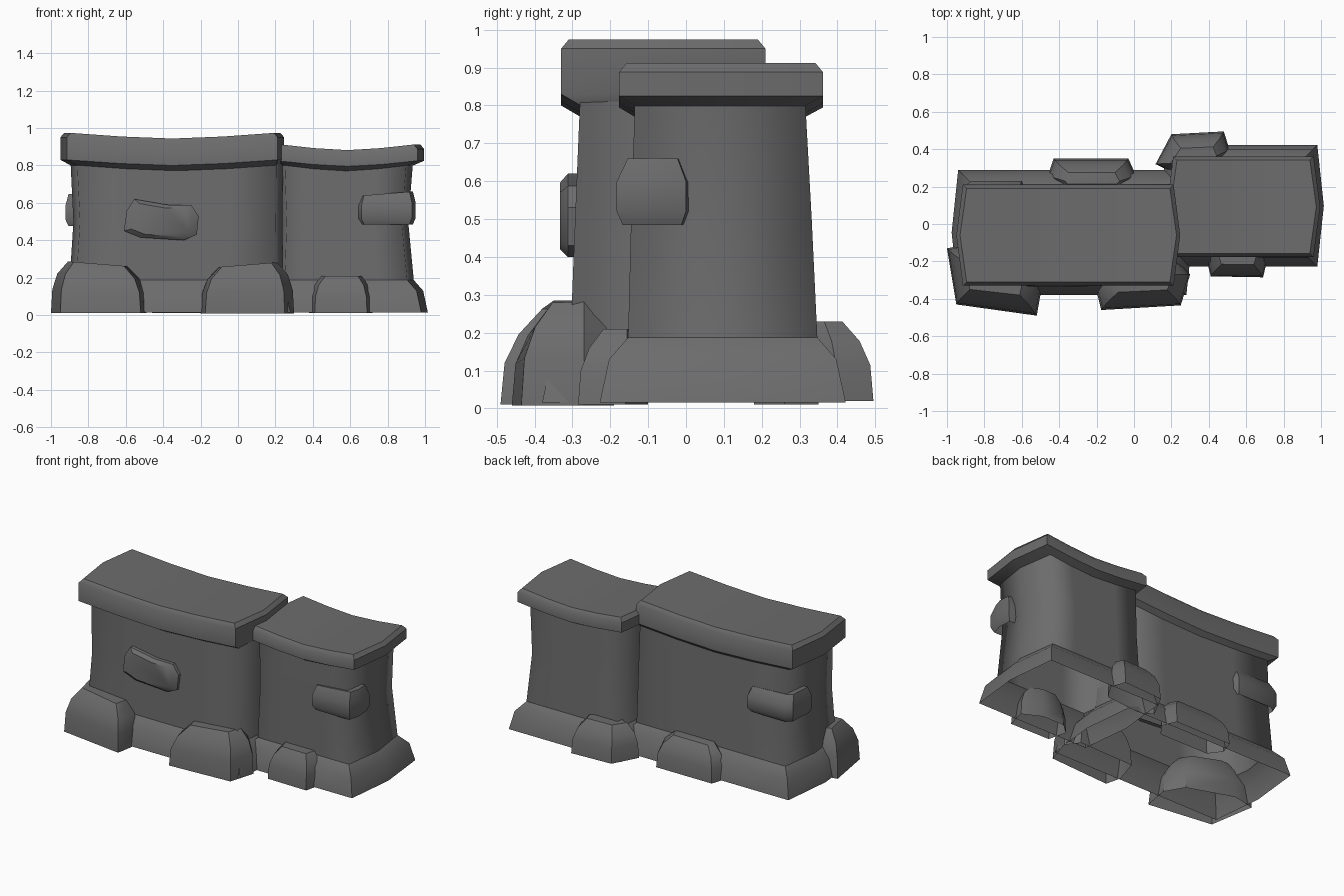
import bpy, bmesh, math

if "Cube" in bpy.data.objects:
    bpy.data.objects.remove(bpy.data.objects["Cube"])

stone = bpy.data.materials.new("grey_stone")
stone.diffuse_color = (0.15, 0.15, 0.15, 1)
stone.use_nodes = True
stone.node_tree.nodes["Principled BSDF"].inputs["Base Color"].default_value = stone.diffuse_color


def loft(name, rings, cap=None, angle=50):
    """Bridge equal-length rings of points; cap is a function that fills the last ring."""
    bm = bmesh.new()
    vs = [[bm.verts.new(p) for p in r] for r in rings]
    n = len(vs[0])
    for a, b in zip(vs, vs[1:]):
        for i in range(n):
            j = (i + 1) % n
            bm.faces.new((a[i], a[j], b[j], b[i]))
    if cap:
        cap(bm, vs[-1])
    # outward winding, judged from the plan centre
    cx = sum(p[0] for p in rings[0]) / n
    cy = sum(p[1] for p in rings[0]) / n
    bm.normal_update()
    s = sum((f.calc_center_median().x - cx) * f.normal.x +
            (f.calc_center_median().y - cy) * f.normal.y for f in bm.faces)
    if s < 0:
        bmesh.ops.reverse_faces(bm, faces=bm.faces[:])
    me = bpy.data.meshes.new(name)
    bm.to_mesh(me)
    bm.free()
    me.materials.append(stone)
    ob = bpy.data.objects.new(name, me)
    bpy.context.collection.objects.link(ob)
    bpy.ops.object.select_all(action='DESELECT')
    ob.select_set(True)
    bpy.context.view_layer.objects.active = ob
    bpy.ops.object.shade_smooth_by_angle(angle=math.radians(angle))


def fill(bm, r):
    bm.faces.new(r)


def strip_fill(bm, r):
    """Close a wall ring with strips running front to back."""
    for i in range(4):
        bm.faces.new((r[i], r[i + 1], r[9 - i], r[10 - i]))
    bm.faces.new((r[4], r[5], r[6]))
    bm.faces.new((r[10], r[11], r[0]))


def wall_ring(x0, x1, y0, y1, z, sag=0, bulge=0.035):
    """Oblong with slightly pointed ends, dipping by sag at mid length."""
    ts = [0, .25, .5, .75, 1]
    def pt(t, y):
        return (x0 + (x1 - x0) * t, y, z - sag * (1 - abs(2 * t - 1) ** 1.5))
    ym = (y0 + y1) / 2
    return ([pt(t, y0) for t in ts] + [(x1 + bulge, ym, z)] +
            [pt(t, y1) for t in reversed(ts)] + [(x0 - bulge, ym, z)])


def grow(x0, x1, y0, y1, d, z, sag=0):
    return wall_ring(x0 - d, x1 + d, y0 - d, y1 + d, z, sag)


# Wall sections: flared base, waisted body, sagging coping
def wall(side, foot, waist, head, coping, zc):
    loft(side + "_wall_base", [grow(*foot, .075, .015), grow(*foot, .05, .13), grow(*foot, 0, .187)])
    loft(side + "_wall_body", [grow(*foot, 0, .185), wall_ring(*waist, .5), grow(*head, 0, .81)], angle=100)
    b, m0, m1, t = zc
    loft(side + "_wall_coping", [grow(*head, -.005, b, .03), grow(*coping, 0, m0, .03),
                                 grow(*coping, 0, m1, .03), grow(*coping, -.02, t, .03)], strip_fill, 40)


wall("left", (-.865, .205, -.305, .215), (-.845, .203, -.293, .2), (-.86, .205, -.28, .18),
     (-.915, .212, -.33, .21), (.798, .83, .95, .974))
wall("right", (.25, .905, -.153, .347), (.26, .875, -.145, .332), (.25, .90, -.135, .315),
     (.21, .96, -.177, .362), (.797, .825, .888, .912))

# Foot rocks: plan outline shrinking upward to a domed top
DOME = [(1, 1, 0), (.97, .95, .45), (.86, .78, .75), (.62, .5, 1)]


def rock(name, plan, anchor, z0, height, tilt=0, levels=DOME):
    ax, ay = anchor
    rings = []
    for sx, sy, t in levels:
        rings.append([(ax + (x - ax) * sx, ay + (y - ay) * sy,
                       z0 + height * t + tilt * (x - ax) * sx * max(t, 0)) for x, y in plan])
    loft(name, rings, fill, 40)


rock("front_left_corner_rock", [(-1, -.13), (-.95, -.43), (-.52, -.49), (-.49, -.32), (-.56, -.2), (-.85, -.1)],
     (-.76, -.27), .01, .265, -.08)
rock("front_middle_rock", [(-.2, -.36), (-.175, -.46), (.25, -.435), (.3, -.27), (.24, -.19), (-.15, -.2)],
     (.06, -.27), .008, .262, .08)
rock("front_right_rock", [(.38, -.16), (.41, -.28), (.69, -.285), (.72, -.16), (.6, -.1), (.45, -.1)],
     (.56, -.15), .01, .2)
rock("back_right_rock", [(.115, .32), (.2, .48), (.48, .495), (.51, .4), (.45, .3), (.2, .28)],
     (.33, .33), .02, .21)
rock("back_left_rock", [(-.46, .26), (-.43, .35), (-.03, .35), (.01, .26), (-.05, .18), (-.4, .18)],
     (-.22, .2), .01, .2)

# Corner stones wrapping the wall ends, closed at both ends
BLOCK = [(.9, .85, 0), (1, 1, .2), (1, 1, .65), (.9, .72, 1)]
rock("right_corner_stone", [(.635, -.12), (.66, -.18), (.93, -.183), (.95, -.1), (.945, 0), (.8, .02)],
     (.8, -.08), .485, .165, .08, BLOCK)
rock("left_corner_stone", [(-.922, .02), (-.91, .2), (-.87, .23), (-.6, .23), (-.57, .16), (-.8, 0)],
     (-.76, .1), .475, .165, -.05, BLOCK)

# Flat stone standing out of the left wall's front
face = [(-.61, .45), (-.595, .56), (-.555, .62), (-.38, .59), (-.25, .588),
        (-.21, .53), (-.22, .43), (-.29, .4), (-.52, .415)]
loft("front_wall_stone", [[(-.41 + (x + .41) * s, y, .5 + (z - .5) * s) for x, z in face]
                          for y, s in ((-.27, 1), (-.312, 1), (-.333, .8))], fill, 40)
for ob in [bpy.data.objects["front_wall_stone"]]:
    bm = bmesh.new()
    bm.from_mesh(ob.data)
    bm.normal_update()
    if min(bm.faces, key=lambda f: f.calc_center_median().y).normal.y > 0:
        bmesh.ops.reverse_faces(bm, faces=bm.faces[:])
    bm.to_mesh(ob.data)
    bm.free()
